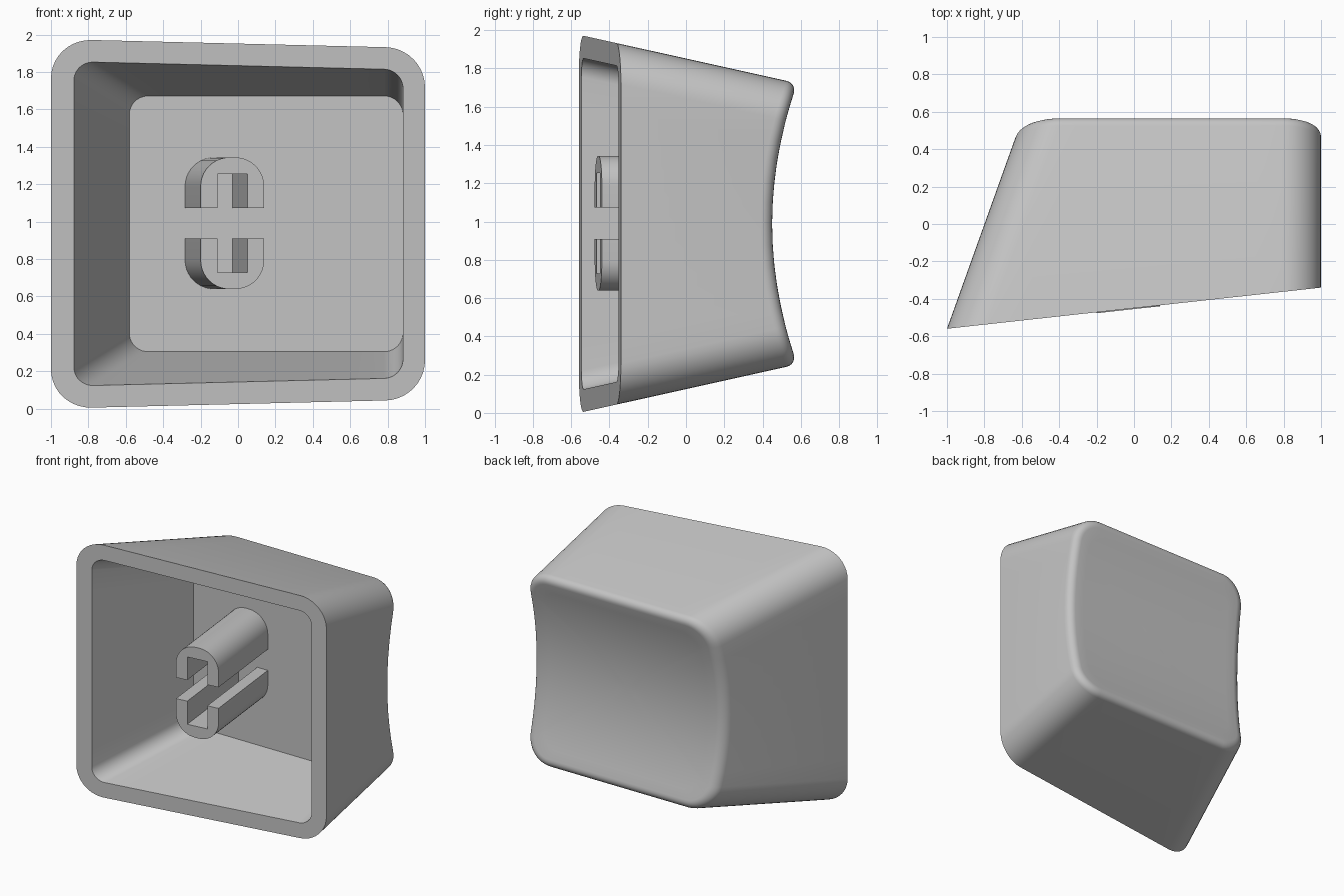
import bpy
import bmesh
from math import sin, cos, pi

if "Cube" in bpy.data.objects:
    bpy.data.objects.remove(bpy.data.objects["Cube"], do_unlink=True)

MID = 0.988      # height of the centre line
RADIUS = 0.21    # corner radius of the cap
WALL = 0.118
FILLET = 0.06
TILT = 0.11      # slant of the open rim
FLOOR = 0.28     # depth of the inside face

grey = bpy.data.materials.new("grey plastic")
grey.use_nodes = True
colour = (0.55, 0.55, 0.55, 1)
grey.diffuse_color = colour
grey.node_tree.nodes["Principled BSDF"].inputs["Base Color"].default_value = colour


def finish(bm, name):
    bmesh.ops.recalc_face_normals(bm, faces=bm.faces)
    mesh = bpy.data.meshes.new(name)
    bm.to_mesh(mesh)
    bm.free()
    mesh.materials.append(grey)
    obj = bpy.data.objects.new(name, mesh)
    bpy.context.collection.objects.link(obj)
    bpy.ops.object.select_all(action="DESELECT")
    obj.select_set(True)
    bpy.context.view_layer.objects.active = obj
    bpy.ops.object.shade_smooth_by_angle(angle=pi / 6)
    return obj


# Sample positions around a rounded rectangle: corner signs, angle, blend to next corner
CORNERS = [(1, 1), (-1, 1), (-1, -1), (1, -1)]
SAMPLES = []
for c in range(4):
    SAMPLES += [(c, c * pi / 2 + pi / 2 * k / 10, 0) for k in range(11)]
    SAMPLES += [(c, (c + 1) * pi / 2, k / 10) for k in range(1, 10)]


def section(sample, y, inset):
    """Point on the tapered rounded-rectangle section at depth y."""
    c, angle, blend = sample
    left = -1 + 0.358 * (y + 0.56) + inset
    right = 1 - inset
    half = MID - 0.222 * (y + 0.56) - inset
    r = max(RADIUS - inset, 0.1)

    def corner(k):
        sx, sz = CORNERS[k % 4]
        return (right - r if sx > 0 else left + r), sz * (half - r)
    x0, z0 = corner(c)
    x1, z1 = corner(c + 1)
    return (x0 + (x1 - x0) * blend + r * cos(angle), y,
            MID + z0 + (z1 - z0) * blend + r * sin(angle))


def rim(x, z):
    return -0.45 + TILT * x


def dish(x, z):
    return 0.45 + (z - MID) ** 2 / 4.1


def ring(surface, inset=0, drop=0):
    """Where the section sides meet a surface."""
    points = []
    for s in SAMPLES:
        y = 0
        for _ in range(12):
            x, _, z = section(s, y, inset)
            y = surface(x, z) - drop
        points.append(section(s, y, inset))
    return points


# Cap: inside floor, inside walls, rim, outside walls, soft edge, dished face
rings = [ring(lambda x, z: FLOOR, WALL), ring(rim, WALL), ring(rim)]
for k in range(7):
    a = pi / 2 * k / 6
    rings.append(ring(dish, FILLET * (1 - cos(a)), FILLET * (1 - sin(a))))
edge = rings[-1]
cx = sum(p[0] for p in edge) / len(edge)
for k in range(9, 0, -1):
    f = k / 10
    flat = [(cx + (x - cx) * f, MID + (z - MID) * f) for x, y, z in edge]
    rings.append([(x, dish(x, z), z) for x, z in flat])

bm = bmesh.new()
loops = [[bm.verts.new(p) for p in r] for r in rings]
for a, b in zip(loops, loops[1:]):
    for i in range(len(a)):
        j = (i + 1) % len(a)
        bm.faces.new((a[i], a[j], b[j], b[i]))
bm.faces.new(loops[0])
centre = bm.verts.new((cx, dish(cx, MID), MID))
for i, v in enumerate(loops[-1]):
    bm.faces.new((v, loops[-1][(i + 1) % len(loops[-1])], centre))
finish(bm, "cap_shell")


# Stem: two mirrored U-shaped posts, square to the slanted rim
def stem_half(name, side):
    outer, inner, gap, notch, top, r = 0.17, 0.08, 0.082, 0.262, 0.352, 0.155
    outline = [(inner, gap), (outer, gap)]
    outline += [(outer - r + r * cos(pi / 2 * k / 10), top - r + r * sin(pi / 2 * k / 10))
                for k in range(11)]
    outline += [(-x, z) for x, z in reversed(outline)]
    outline += [(-inner, notch), (inner, notch)]
    bm = bmesh.new()
    front, back = [], []
    for u, w in outline:
        x, z = u - 0.03, MID + 0.003 + side * w
        y = rim(x, z) - 0.005
        front.append(bm.verts.new((x, y, z)))
        back.append(bm.verts.new((x - TILT * (FLOOR + 0.01 - y), FLOOR + 0.01, z)))
    n = len(outline)
    for i in range(n):
        j = (i + 1) % n
        bm.faces.new((front[i], front[j], back[j], back[i]))
    bm.faces.new(front)
    bm.faces.new(back)
    finish(bm, name)


stem_half("upper_stem", 1)
stem_half("lower_stem", -1)
